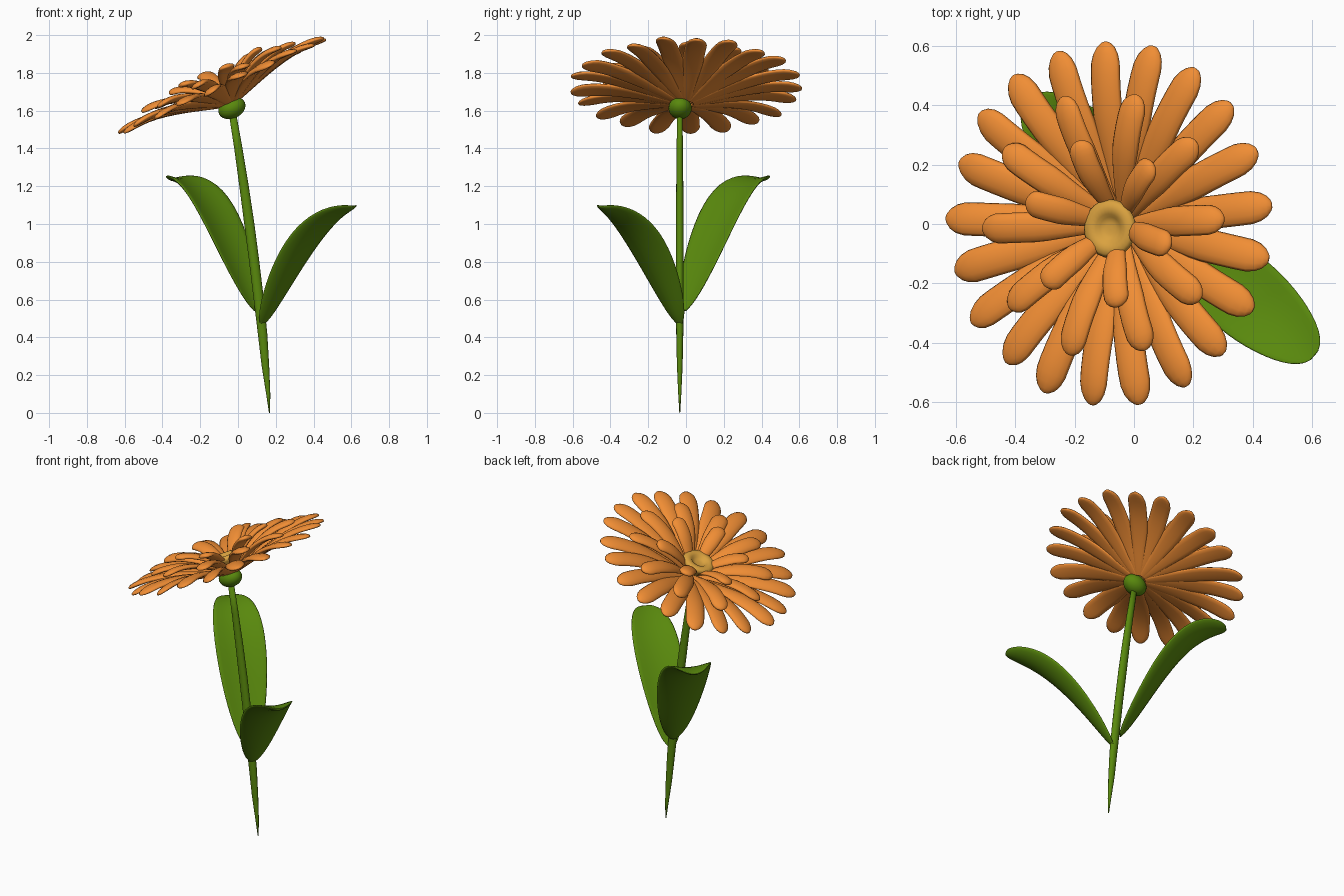
import bpy, bmesh, math, random
from math import sin, cos, pi, radians
from mathutils import Vector, Matrix

if "Cube" in bpy.data.objects:
    bpy.data.objects.remove(bpy.data.objects["Cube"])

random.seed(4)

def material(name, col):
    m = bpy.data.materials.new(name)
    m.diffuse_color = (*col, 1)
    m.use_nodes = True
    m.node_tree.nodes["Principled BSDF"].inputs["Base Color"].default_value = m.diffuse_color
    return m

GREEN = material("green", (0.10, 0.25, 0.004))
ORANGE = material("orange", (0.88, 0.27, 0.035))
YELLOW = material("yellow", (0.70, 0.36, 0.05))

def finish(bm, name, mat):
    bmesh.ops.recalc_face_normals(bm, faces=bm.faces)
    me = bpy.data.meshes.new(name)
    bm.to_mesh(me)
    bm.free()
    me.materials.append(mat)
    for p in me.polygons:
        p.use_smooth = True
    ob = bpy.data.objects.new(name, me)
    bpy.context.collection.objects.link(ob)
    return ob

def loft(bm, rings):
    # skin closed rings of points and cap both ends
    vr = [[bm.verts.new(p) for p in r] for r in rings]
    n = len(vr[0])
    for a, b in zip(vr, vr[1:]):
        for i in range(n):
            bm.faces.new((a[i], a[(i + 1) % n], b[(i + 1) % n], b[i]))
    bm.faces.new(vr[0])
    bm.faces.new(vr[-1])

def bezier(p, t):
    s = 1 - t
    return p[0]*s**3 + p[1]*3*s*s*t + p[2]*3*s*t*t + p[3]*t**3

def blade(bm, ctrl, side, width, thick, cup, steps=16, n=14, twist=0.0):
    # leaf or petal: crescent section swept along a bezier spine
    rings = []
    for k in range(steps + 1):
        t = 0.5 - 0.5 * cos(pi * k / steps)
        t = min(max(t, 0.002), 0.998)
        c = bezier(ctrl, t)
        tan = (bezier(ctrl, t + 0.002) - bezier(ctrl, t - 0.002)).normalized()
        sd = Matrix.Rotation(twist * t, 3, tan) @ side
        nor = sd.cross(tan).normalized()
        if nor.z < 0:
            nor = -nor
        w = width(t)
        th = thick * min(1, (w / width(0.6)) ** 0.7)
        ring = []
        for i in range(n):
            a = 2 * pi * i / n
            u = cos(a)
            ring.append(c + sd * (w * u) + nor * (th * sin(a) + cup * w * (u * u - 0.5)))
        rings.append(ring)
    loft(bm, rings)

# stem, pointed at the foot
bm = bmesh.new()
stem = [(0, .167, .003), (.1, .160, .011), (.25, .145, .020), (.42, .130, .025), (.6, .110, .027),
        (.8, .086, .027), (1.0, .060, .027), (1.2, .032, .025), (1.4, .002, .022), (1.62, -.035, .019)]
loft(bm, [[Vector((x + r * cos(2*pi*i/12), -.033 + .75 * r * sin(2*pi*i/12), z)) for i in range(12)]
          for z, x, r in stem])
finish(bm, "stem", GREEN)

# two leaves: base, horizontal direction, (distance, height) spine, half width
def leaf(name, base, d, spine, hw):
    bm = bmesh.new()
    d = Vector((*d, 0)).normalized()
    ctrl = [Vector((*base, 0)) + d * s + Vector((0, 0, z)) for s, z in spine]
    side = Vector((-d.y, d.x, 0))
    blade(bm, ctrl, side, lambda t: hw * max(0.01, sin(pi * t ** 1.15)) ** 0.4, 0.018, 0.25, 26, 20)
    finish(bm, name, GREEN)

leaf("leaf_back", (.098, -.012), (-.72, .68), [(0, .54), (.2, .89), (.36, 1.29), (.625, 1.24)], .15)
leaf("leaf_front", (.13, -.035), (.76, -.65), [(0, .47), (.2, .82), (.38, 1.06), (.63, 1.095)], .138)

# flower head frame, tilted toward -x
HEAD = (Matrix.Translation((-.031, 0, 1.62)) @ Matrix.Rotation(radians(-24.8), 4, 'Y')
        @ Matrix.Diagonal((1, 1.03, 1, 1)))

# petal rings: count, start angle, reach, heights along the spine, half width
for name, count, start, reach, hs, hw in [
        ("outer_petals", 21, 92, .605, (.02, .065, .165, .120), .055),
        ("middle_petals", 10, 2, .445, (.03, .11, .20, .17), .050),
        ("inner_petals", 6, 45, .285, (.04, .13, .215, .21), .045)]:
    bm = bmesh.new()
    for i in range(count):
        a = radians(start + i * 360 / count + random.uniform(-.5, .5))
        L = reach * random.uniform(.985, 1.005)
        dh = .012 * (i % 2) - .006
        d = Vector((cos(a), sin(a), 0))
        ctrl = [d * (L * f) + Vector((0, 0, h + dh * f)) for f, h in zip((.06, .32, .66, 1), hs)]
        def width(t, hw=hw):
            w = hw * (.35 + .65 * min(1, t / .55))
            e = max(0, (t - .86) / .14)
            return w * max(.12, math.sqrt(max(0, 1 - e * e)))
        blade(bm, ctrl, Vector((-d.y, d.x, 0)), width, .016, -.1, 18, 12, random.uniform(-.2, .2))
    finish(bm, name, ORANGE).matrix_world = HEAD

# dimpled centre disc
bm = bmesh.new()
prof = [(.03, .03), (.065, .07), (.09, .105), (.096, .12), (.085, .132), (.067, .135),
        (.048, .130), (.038, .118), (.02, .112), (.004, .112)]
loft(bm, [[Vector((r * cos(2*pi*i/28), r * sin(2*pi*i/28) - .015, h)) for i in range(28)] for r, h in prof])
finish(bm, "centre_disc", YELLOW).matrix_world = HEAD

# calyx under the head
bm = bmesh.new()
bmesh.ops.create_uvsphere(bm, u_segments=24, v_segments=14, radius=1,
                          matrix=Matrix.Translation((-.004, -.03, -.005)) @ Matrix.Diagonal((.075, .06, .055, 1)))
finish(bm, "calyx", GREEN).matrix_world = HEAD
